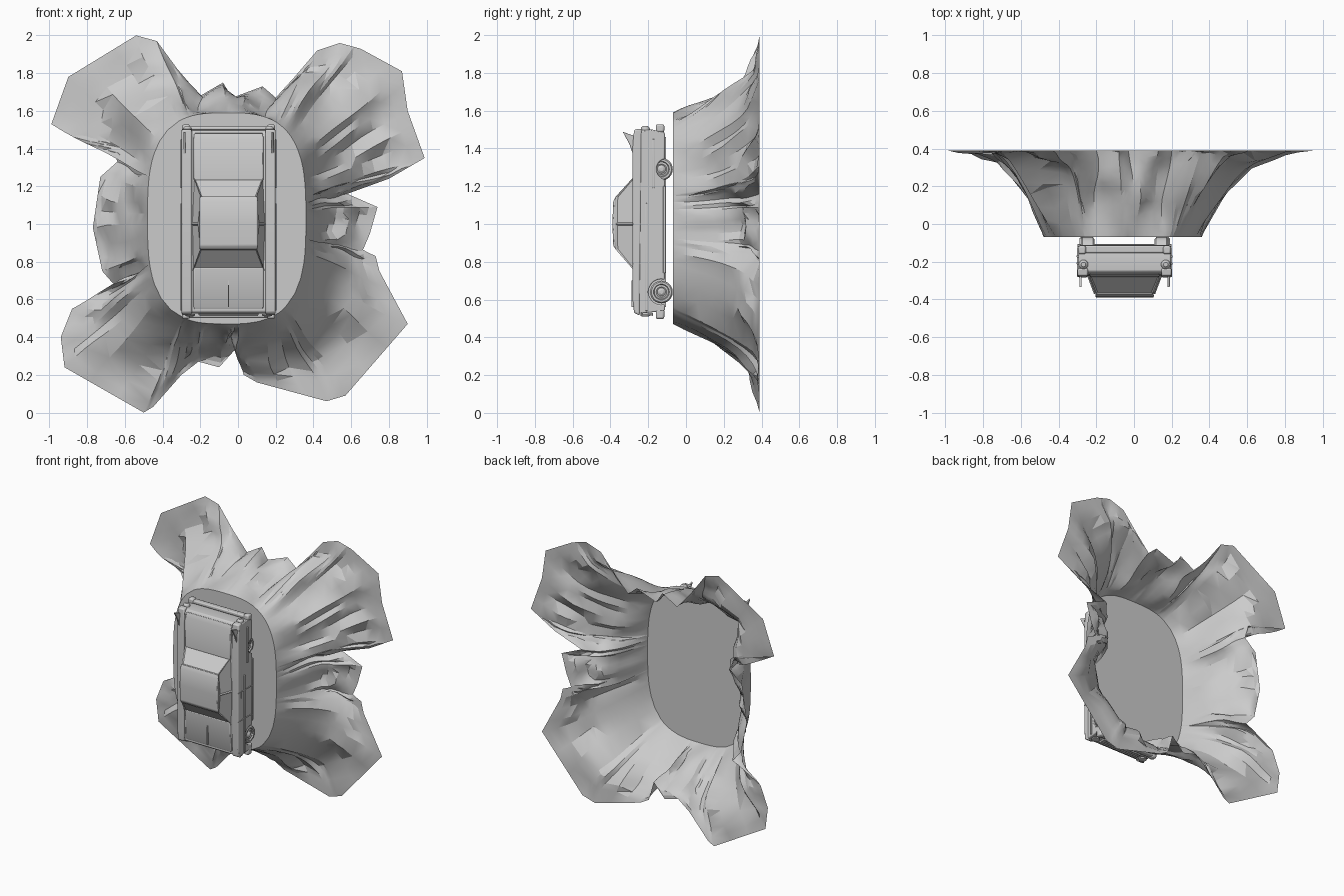
import bpy, bmesh, math
from mathutils import Vector, noise
from mathutils.geometry import intersect_point_line

old = bpy.data.objects.get("Cube")
if old:
    bpy.data.objects.remove(old, do_unlink=True)

grey = bpy.data.materials.new("plain_grey")
grey.use_nodes = True
grey.diffuse_color = (0.6, 0.6, 0.6, 1)
grey.node_tree.nodes["Principled BSDF"].inputs["Base Color"].default_value = (0.6, 0.6, 0.6, 1)

CAR_X = -0.05     # centre line of the car
HALF = 0.245      # half width of the body


def finish(name, bm, bevel=0.0, angle=30, recalc=True):
    """Turn a bmesh into a shaded, coloured object."""
    if recalc:
        bmesh.ops.recalc_face_normals(bm, faces=bm.faces)
    mesh = bpy.data.meshes.new(name)
    bm.to_mesh(mesh)
    bm.free()
    mesh.materials.append(grey)
    obj = bpy.data.objects.new(name, mesh)
    bpy.context.collection.objects.link(obj)
    if bevel:
        mod = obj.modifiers.new("soft_edges", 'BEVEL')
        mod.width, mod.segments, mod.limit_method = bevel, 2, 'ANGLE'
    bpy.ops.object.select_all(action='DESELECT')
    obj.select_set(True)
    bpy.context.view_layer.objects.active = obj
    bpy.ops.object.shade_smooth_by_angle(angle=math.radians(angle))


def prism(name, outline, x0, x1, bevel=0.0):
    """Extrude a (z, y) outline sideways between x0 and x1, measured from the car centre."""
    bm = bmesh.new()
    face = bm.faces.new([bm.verts.new((CAR_X + x0, y, z)) for z, y in outline])
    extra = bmesh.ops.extrude_face_region(bm, geom=[face])
    moved = [v for v in extra["geom"] if isinstance(v, bmesh.types.BMVert)]
    bmesh.ops.translate(bm, verts=moved, vec=(x1 - x0, 0, 0))
    finish(name, bm, bevel)


def box(name, x0, x1, y0, y1, z0, z1, bevel=0.0):
    prism(name, [(z0, y0), (z1, y0), (z1, y1), (z0, y1)], x0, x1, bevel)


def lathe(name, profile, centre, axis, steps=24):
    """Spin a (distance along axis, radius) profile about an axis through the centre."""
    bm = bmesh.new()
    turn = Vector((0, 0, 1)).rotation_difference(axis)
    rings = []
    for d, r in profile:
        angles = [math.tau * i / steps for i in range(steps)]
        rings.append([bm.verts.new(Vector(centre) + turn @ Vector((r * math.cos(a), r * math.sin(a), d)))
                      for a in angles])
    for a, b in zip(rings, rings[1:]):
        for i in range(steps):
            j = (i + 1) % steps
            bm.faces.new((a[i], a[j], b[j], b[i]))
    bm.faces.new(rings[0])
    bm.faces.new(rings[-1])
    finish(name, bm)


# Draped cloth: hem outline on the floor, as x, z pairs clockwise from the top left
HEM = [(-.54, 2), (-.43, 1.97), (-.32, 1.82), (-.2, 1.68), (-.08, 1.75), (-.03, 1.67), (.13, 1.73),
       (.2, 1.67), (.3, 1.78), (.42, 1.92), (.54, 1.96), (.65, 1.93), (.87, 1.81), (.9, 1.6), (.99, 1.35),
       (.8, 1.24), (.58, 1.16), (.74, 1.09), (.7, .95), (.64, .81), (.73, .83), (.75, .75), (.9, .47),
       (.57, .09), (.47, .06), (.1, .16), (.03, .2), (-.01, .34), (-.1, .24), (-.21, .27), (-.3, .2),
       (-.45, .03), (-.5, 0), (-.92, .24), (-.94, .4), (-.88, .55), (-.7, .65), (-.65, .67),
       (-.72, .75), (-.77, .98), (-.73, 1.25), (-.64, 1.33), (-.67, 1.43), (-.99, 1.53), (-.9, 1.78)]
# Valleys pressed into the drop: start, end and depth
VALLEYS = [((-.42, 1.58), (-.66, 1.76), .05), ((.36, 1.54), (.52, 1.78), .05), ((.33, .5), (.45, .26), .05),
           ((-.46, .52), (-.76, .48), .05), ((.36, 1.3), (.5, .88), .08)]
TOP, FLOOR = -0.068, 0.39


def table_edge(x, z):
    """Point of the rounded table edge towards a hem point, and how near it is to a corner."""
    u, v = (x + 0.06) / 0.42, (z - 1.03) / 0.56
    k = (abs(u) ** 3 + abs(v) ** 3) ** (-1 / 3)
    corner = abs(2 * u * v) / (u * u + v * v)
    return Vector((0.42 * u * k - 0.06, 0, 0.56 * v * k + 1.03)), corner


def valley_depth(x, z):
    """Depth pressed in at a point by the nearest valleys."""
    total, here = 0, Vector((x, z))
    for a, b, depth in VALLEYS:
        near, f = intersect_point_line(here, Vector(a), Vector(b))
        near = Vector(a).lerp(Vector(b), min(max(f, 0), 1))
        total += depth * max(0, 1 - (here - near.to_2d()).length / 0.12)
    return total


def cloth():
    bm = bmesh.new()
    hem = []
    for a, b in zip(HEM, HEM[1:] + HEM[:1]):
        hem += [Vector(a).lerp(Vector(b), s / 3) for s in range(3)]
    rows = 11
    rings = [[] for _ in range(rows + 1)]
    for x, z in hem:
        edge, corner = table_edge(x, z)
        low = Vector((x, 0, z))
        reach = min((low - edge).length, 0.65)
        # corners fall as ridges, the flanks beside them drop more steeply
        power = 0.8 + reach * (3.3 - 1.2 * corner ** 6)
        heading = (low - edge).normalized()
        for r in range(rows + 1):
            t = (r / rows) ** 1.2
            p = edge.lerp(low, t)
            p.y = TOP + (FLOOR - TOP) * (1 - (1 - t) ** power)
            # crumples grow towards the middle of the drop
            swell = 4 * t * (1 - t)
            n = noise.noise_vector(Vector((heading.x * 3 + x * 2, t * 1.6, heading.z * 3 + z * 2)))
            crease = abs(noise.noise(Vector((x * 6, t * 1.3, z * 6 + 4))))
            p += n * 0.05 * swell
            p.y += ((crease - 0.2) * 0.15 + valley_depth(p.x, p.z)) * swell
            p.y = min(max(p.y, TOP), FLOOR)
            rings[r].append(bm.verts.new(p))
    count = len(hem)
    for a, b in zip(rings, rings[1:]):
        for i in range(count):
            j = (i + 1) % count
            bm.faces.new((a[i], b[i], b[j], a[j]))
    # flat table top
    centre = bm.verts.new((-0.06, TOP, 1.03))
    for i in range(count):
        bm.faces.new((centre, rings[0][i], rings[0][(i + 1) % count]))
    bmesh.ops.triangulate(bm, faces=[f for f in bm.faces if len(f.verts) > 3])
    finish("draped_cloth", bm, angle=22)


cloth()


# Car body: side outline with wheel arches, nose at the bottom
def arch(z, y, radius, base):
    start = math.acos((base - y) / radius)
    return [(z + radius * math.sin(a), y + radius * math.cos(a))
            for a in [start + (math.tau - 2 * start) * i / 12 for i in range(13)]]


BASE = -0.112
FRONT_Z, REAR_Z, WHEEL_Y = 0.64, 1.29, -0.13
outline = [(0.525, -0.25), (0.535, -0.268), (0.75, -0.274), (1.25, -0.274), (1.47, -0.268), (1.495, -0.25),
           (1.5, -0.18), (1.485, BASE)]
outline += arch(REAR_Z, -0.1, 0.056, BASE)
outline += arch(FRONT_Z, WHEEL_Y, 0.068, BASE)
outline += [(0.54, BASE)]
prism("car_body", outline, -HALF, HALF, 0.006)
box("underbody", -0.16, 0.16, -0.2, -0.105, 0.56, 1.46)

# Raised hood and boot lids
prism("hood", [(0.535, -0.26), (0.56, -0.275), (0.77, -0.284), (0.77, -0.26)], -0.185, 0.185, 0.006)
prism("boot_lid", [(1.23, -0.26), (1.23, -0.284), (1.45, -0.278), (1.485, -0.262)], -0.185, 0.185, 0.006)
box("hood_crease", -0.003, 0.003, -0.288, -0.27, 0.56, 0.7)

# Cabin with inset windows
bm = bmesh.new()
low, high = [(0.75, 0.192), (1.0, 0.2), (1.255, 0.188)], [(0.865, 0.15), (1.0, 0.162), (1.145, 0.148)]
grid = {}
for s in (-1, 1):
    for i in range(3):
        grid[s, i, 0] = bm.verts.new((CAR_X + s * low[i][1], -0.272, low[i][0]))
        grid[s, i, 1] = bm.verts.new((CAR_X + s * high[i][1], -0.372, high[i][0]))
windows = []
for s in (-1, 1):
    for i in (0, 1):
        windows.append(bm.faces.new((grid[s, i, 0], grid[s, i + 1, 0], grid[s, i + 1, 1], grid[s, i, 1])))
for i in (0, 2):
    windows.append(bm.faces.new((grid[-1, i, 0], grid[1, i, 0], grid[1, i, 1], grid[-1, i, 1])))
for level in (0, 1):
    bm.faces.new([grid[-1, i, level] for i in range(3)] + [grid[1, i, level] for i in (2, 1, 0)])
bmesh.ops.recalc_face_normals(bm, faces=bm.faces)
bmesh.ops.inset_individual(bm, faces=windows, thickness=0.01, depth=-0.006)
finish("cabin", bm, recalc=False)
prism("roof", [(0.862, -0.37), (0.885, -0.385), (1.0, -0.39), (1.12, -0.385), (1.15, -0.37)], -0.155, 0.155, 0.006)

# Bumpers and grille
for name, z0, z1 in (("front_bumper", 0.502, 0.53), ("rear_bumper", 1.492, 1.518)):
    box(name, -0.235, 0.235, -0.155, -0.115, z0, z1, 0.008)
box("grille", -0.16, 0.16, -0.235, -0.175, 0.517, 0.53, 0.004)
for i in range(4):
    y = -0.23 + i * 0.016
    box("grille_bar", -0.155, 0.155, y, y + 0.006, 0.512, 0.53)

# Parts repeated on both sides
for side, s in (("left", 1), ("right", -1)):
    def pair(a, b):
        return sorted((s * a, s * b))

    prism(side + "_fender_rail", [(0.515, -0.245), (0.53, -0.275), (0.6, -0.283), (1.4, -0.283), (1.5, -0.275),
                                  (1.505, -0.235)], *pair(0.195, 0.249), 0.008)
    prism(side + "_tail_fin", [(1.36, -0.278), (1.42, -0.298), (1.488, -0.335), (1.468, -0.278)],
          *pair(0.228, 0.24), 0.002)
    box(side + "_door_trim", *pair(0.24, 0.254), -0.215, -0.203, 0.54, 1.11, 0.003)
    box(side + "_rear_trim", *pair(0.24, 0.254), -0.178, -0.166, 1.19, 1.45, 0.003)
    box(side + "_sill", *pair(0.22, 0.25), -0.122, -0.106, 0.74, 1.2, 0.003)
    for z in (0.79, 1.0):
        box(side + "_door_seam", *pair(0.24, 0.251), -0.28, -0.125, z - 0.002, z + 0.002)
    box(side + "_rear_guard", *pair(0.205, 0.246), -0.16, -0.115, 1.485, 1.528, 0.01)
    box(side + "_front_guard", *pair(0.205, 0.246), -0.16, -0.115, 0.497, 0.55, 0.01)
    lathe(side + "_tail_light", [(0, 0.025), (0.012, 0.022), (0.022, 0.012)],
          (CAR_X + s * 0.218, -0.215, 1.498), Vector((0, 0, 1)), 16)
    lathe(side + "_headlight", [(0, 0.028), (0.008, 0.026), (0.012, 0.016)],
          (CAR_X + s * 0.205, -0.215, 0.522), Vector((0, 0, -1)), 16)
    for end, z, x in (("front", FRONT_Z, 0.17), ("rear", REAR_Z, 0.16)):
        lathe(side + "_" + end + "_wheel",
              [(0, 0.05), (0.008, 0.06), (0.062, 0.06), (0.07, 0.053), (0.07, 0.042), (0.062, 0.038),
               (0.066, 0.028), (0.062, 0.022), (0.07, 0.01)],
              (CAR_X + s * x, WHEEL_Y, z), Vector((s, 0, 0)))
